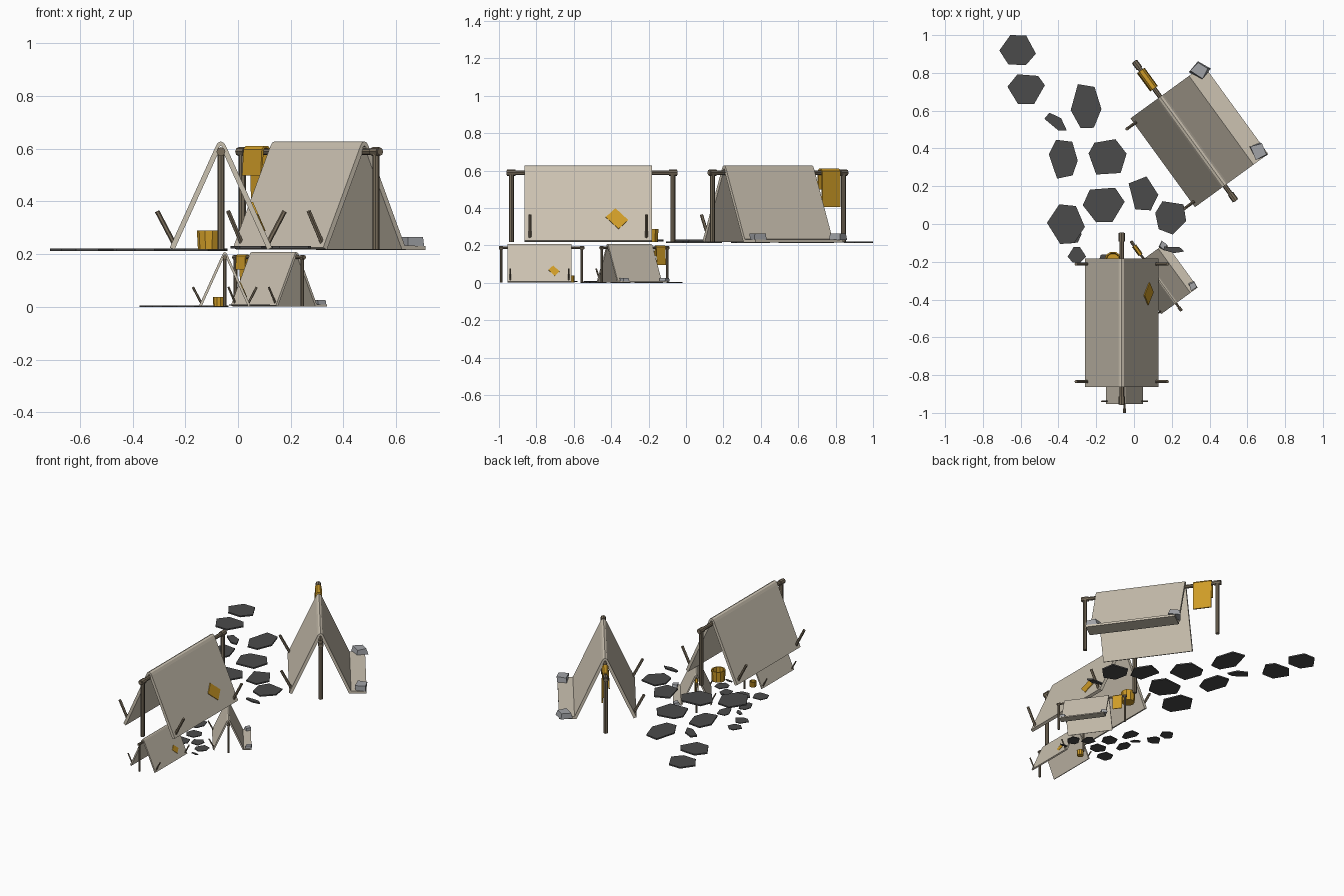
import bpy, bmesh, math, random
from mathutils import Matrix, Vector

if "Cube" in bpy.data.objects:
    bpy.data.objects.remove(bpy.data.objects["Cube"])

random.seed(4)
T = Matrix.Translation


def material(name, rgb):
    m = bpy.data.materials.new(name)
    m.diffuse_color = (*rgb, 1)
    m.use_nodes = True
    m.node_tree.nodes["Principled BSDF"].inputs["Base Color"].default_value = m.diffuse_color
    return m


CANVAS = material("canvas", (0.60, 0.54, 0.44))
WOOD = material("wood", (0.20, 0.16, 0.11))
SLATE = material("slate", (0.07, 0.07, 0.07))
ROCK = material("rock", (0.36, 0.37, 0.39))
ORANGE = material("orange_cloth", (0.62, 0.33, 0.02))


def finish(name, bm, matrix, mat):
    bm.transform(matrix)
    bmesh.ops.recalc_face_normals(bm, faces=bm.faces)
    me = bpy.data.meshes.new(name)
    bm.to_mesh(me)
    bm.free()
    me.materials.append(mat)
    ob = bpy.data.objects.new(name, me)
    bpy.context.collection.objects.link(ob)
    return ob


def rod(name, a, b, r, M, mat=WOOD, sides=8):
    a, b = Vector(a), Vector(b)
    bm = bmesh.new()
    bmesh.ops.create_cone(bm, cap_ends=True, segments=sides, radius1=r, radius2=r, depth=(b - a).length)
    rot = (b - a).to_track_quat('Z', 'Y').to_matrix().to_4x4()
    finish(name, bm, M @ T((a + b) / 2) @ rot, mat)


def sheet(name, outer, inner, y0, y1, M, mat):
    """Bent sheet: matching outer and inner x/z lines, stretched from y0 to y1."""
    bm = bmesh.new()
    rows = [[bm.verts.new((x, y, z)) for x, z in line]
            for line, y in ((outer, y0), (outer, y1), (inner, y1), (inner, y0))]
    for k in range(4):
        p, q = rows[k], rows[(k + 1) % 4]
        for i in range(len(p) - 1):
            bm.faces.new((p[i], p[i + 1], q[i + 1], q[i]))
    for i in (0, -1):
        bm.faces.new([r[i] for r in rows])
    finish(name, bm, M, mat)


def slab(name, x, y, z, rx, ry, turn, sides, h, M):
    """Irregular flat paving stone."""
    bm = bmesh.new()
    pts = []
    for i in range(sides):
        t = 2 * math.pi * (i + random.uniform(-0.22, 0.22)) / sides
        pts.append(bm.verts.new((1.03 * rx * math.cos(t), 1.03 * ry * math.sin(t), 0)))
    f = bm.faces.new(pts)
    ext = bmesh.ops.extrude_face_region(bm, geom=[f])["geom"]
    bmesh.ops.translate(bm, vec=(0, 0, h), verts=[v for v in ext if isinstance(v, bmesh.types.BMVert)])
    finish(name, bm, M @ T((x, y, z)) @ Matrix.Rotation(math.radians(turn), 4, 'Z'), SLATE)


def block(name, size, M, mat, taper=1.0, jitter=0.0):
    bm = bmesh.new()
    bmesh.ops.create_cube(bm, size=1)
    for v in bm.verts:
        s = taper if v.co.z > 0 else 1
        v.co = Vector((v.co.x * s * size[0], v.co.y * s * size[1], v.co.z * size[2]))
        v.co.x += random.uniform(-jitter, jitter)
        v.co.y += random.uniform(-jitter, jitter)
    finish(name, bm, M, mat)


def bucket(name, M, sides=10):
    prof = [(0.041, 0), (0.045, 0.072), (0.037, 0.072), (0.034, 0.012)]
    bm = bmesh.new()
    rings = [[bm.verts.new((r * math.cos(2 * math.pi * i / sides), r * math.sin(2 * math.pi * i / sides), z))
              for i in range(sides)] for r, z in prof]
    for p, q in zip(rings, rings[1:]):
        for i in range(sides):
            j = (i + 1) % sides
            bm.faces.new((p[i], p[j], q[j], q[i]))
    bm.faces.new(rings[0])
    bm.faces.new(rings[-1])
    finish(name, bm, M, ORANGE)


# half profile of a tent canvas, from ridge to ground
OUT = [(0, 0.415), (0.012, 0.409), (0.021, 0.393), (0.194, 0.012)]
INN = [(0, 0.398), (0.006, 0.394), (0.011, 0.368), (0.176, 0.004)]


def mirrored(half):
    return [(-x, z) for x, z in half[:0:-1]] + half


def frame(tag, M):
    # two poles, a ridge beam and its lashings
    for y in (-0.432, 0.432):
        rod(tag + "_pole", (0, y, 0.004), (0, y, 0.378), 0.0135, M)
        rod(tag + "_lashing", (0, y - 0.022, 0.376), (0, y + 0.022, 0.376), 0.017, M)
    rod(tag + "_ridge_beam", (0, -0.457, 0.376), (0, 0.457, 0.376), 0.0125, M)


def stakes(tag, ys, sides, M):
    for s in sides:
        for y in ys:
            rod(tag + "_stake", (s * 0.178, y, 0.028), (s * 0.242, y, 0.15), 0.009, M, sides=6)


# x, y, base height, half width, half depth, turn, corners
PAVING = [
    (-0.615, 0.92, 0, 0.095, 0.085, 0, 6), (-0.57, 0.715, 0, 0.098, 0.085, 0, 6),
    (-0.415, 0.54, 0, 0.072, 0.032, -35, 5), (-0.255, 0.625, 0, 0.080, 0.125, 5, 6),
    (-0.375, 0.345, 0, 0.075, 0.112, 0, 6), (-0.14, 0.35, 0, 0.100, 0.105, 0, 6),
    (-0.16, 0.105, 0, 0.108, 0.100, 0, 6), (-0.36, 0.0, 0, 0.098, 0.108, 0, 6),
    (0.045, 0.16, 0.009, 0.080, 0.096, 15, 5), (0.195, 0.04, 0.009, 0.082, 0.095, -10, 6),
    (0.21, -0.135, 0.009, 0.058, 0.018, -6, 5),
]


def camp(tag, G):
    # open tent with stakes on both sides
    A = G @ T((-0.065, -0.502, 0))
    frame(tag + "_open_tent", A)
    sheet(tag + "_open_tent_canvas", mirrored(OUT), mirrored(INN), -0.362, 0.320, A, CANVAS)
    stakes(tag + "_open_tent", (-0.333, 0.290), (-1, 1), A)

    # patch lying on the right slope
    slope = Matrix(((0, -0.4, 0.917, 0.141), (1, 0, 0, 0.133), (0, 0.917, 0.4, 0.129), (0, 0, 0, 1)))
    block(tag + "_patch", (0.073, 0.097, 0.010),
          A @ slope @ Matrix.Rotation(math.radians(45), 4, 'Z'), ORANGE)
    bucket(tag + "_bucket", G @ T((-0.111, -0.19, 0.004)))

    # turned tent with a ground flap weighed down by rocks
    B = G @ T((0.27, 0.492, 0)) @ Matrix.Rotation(math.radians(36), 4, 'Z')
    frame(tag + "_turned_tent", B)
    out = mirrored(OUT)[:-1] + [(0.189, 0.020), (0.285, 0.018)]
    inn = mirrored(INN)[:-1] + [(0.176, 0.004), (0.285, 0.003)]
    sheet(tag + "_turned_tent_canvas", out, inn, -0.357, 0.224, B, CANVAS)
    stakes(tag + "_turned_tent", (-0.330, 0.190), (-1,), B)
    for y, turn in ((0.215, 20), (-0.313, -10)):
        block(tag + "_flap_rock", (0.072, 0.078, 0.036),
              B @ T((0.25, y, 0.034)) @ Matrix.Rotation(math.radians(turn), 4, 'Z'), ROCK, 0.88, 0.008)

    # cloth draped over the beam, longer on the far side
    sheet(tag + "_hanging_cloth",
          [(-0.026, 0.285), (-0.020, 0.385), (-0.010, 0.397), (0.010, 0.397), (0.020, 0.385), (0.024, 0.192)],
          [(-0.017, 0.285), (-0.012, 0.382), (-0.007, 0.389), (0.007, 0.389), (0.012, 0.382), (0.015, 0.192)],
          0.278, 0.397, B, ORANGE)

    # paving stones of the path
    for x, y, z, rx, ry, turn, n in PAVING:
        slab(tag + "_path_stone", x, y, z, rx, ry, turn, n, 0.009, G)


camp("large", T((0, 0, 0.213)))
camp("small", T((-0.0175, -0.5215, 0)) @ Matrix.Scale(0.5, 4))
